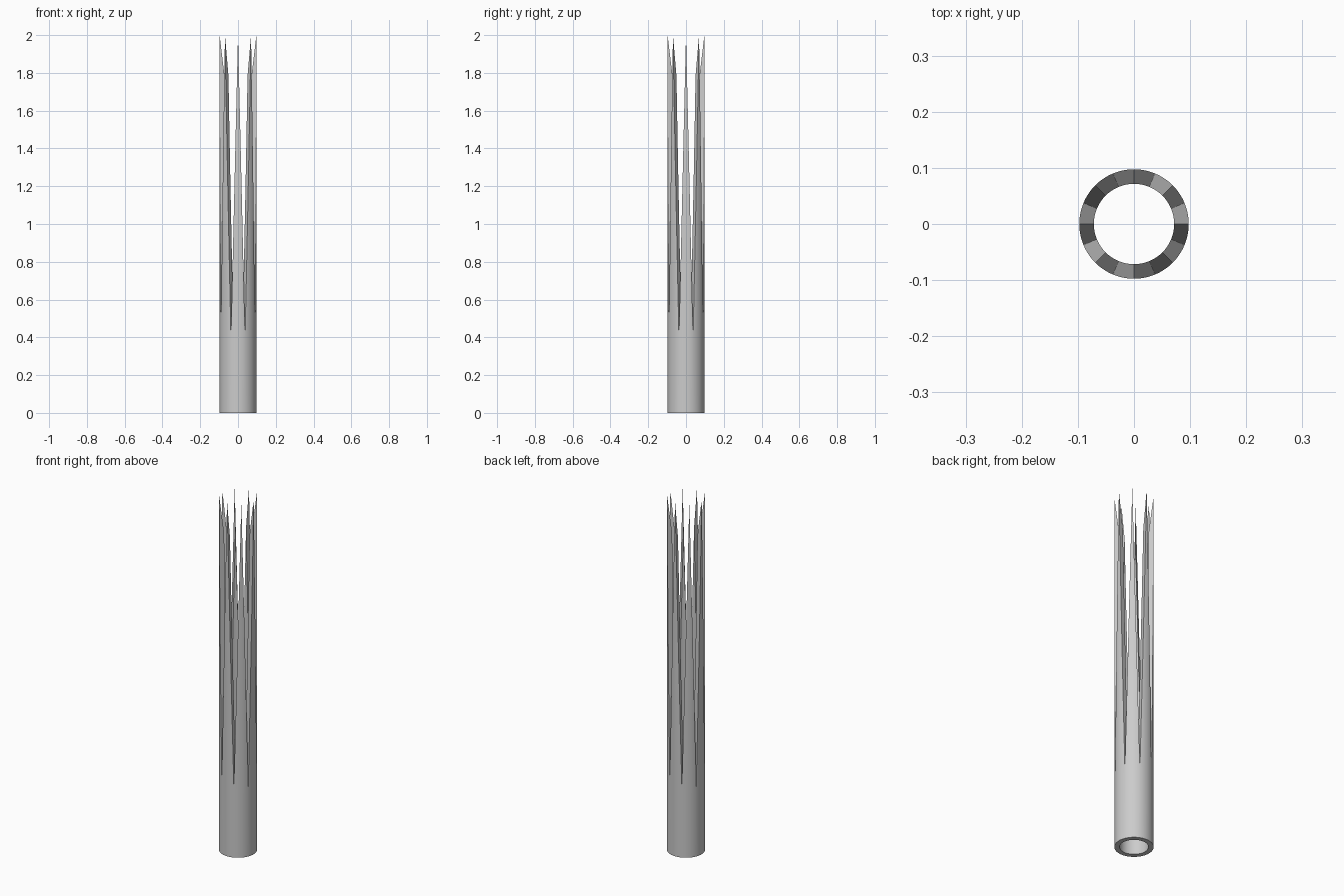
import bpy, bmesh
from math import sin, cos, pi, radians

cube = bpy.data.objects.get("Cube")
if cube:
    bpy.data.objects.remove(cube, do_unlink=True)

OUTER, INNER = 0.0975, 0.0715
TIP, VALLEY = 2.0, 0.39
TEETH, STEPS = 8, 8              # steps per tooth flank
HALF = pi / TEETH                # angle from a tip to the next valley
COUNT = TEETH * 2 * STEPS

# Single grey material
grey = bpy.data.materials.new("light_grey")
grey.use_nodes = True
colour = (0.6, 0.6, 0.6, 1)
grey.diffuse_color = colour
grey.node_tree.nodes["Principled BSDF"].inputs["Base Color"].default_value = colour


def rim_height(angle, radius):
    """Flat tooth flanks that converge on the tube axis at mid height."""
    a = angle % (2 * HALF)
    a = min(a, 2 * HALF - a)
    slope = (1 + cos(HALF)) / sin(HALF)
    wave = cos(a) - slope * sin(a)
    return (TIP + VALLEY) / 2 + (TIP - VALLEY) / 2 * wave * radius / OUTER


# Tube wall: each column holds its outer and inner, lower and upper corners
bm = bmesh.new()
columns = []
for i in range(COUNT):
    a = 2 * pi * i / COUNT
    corners = [(OUTER, 0), (OUTER, rim_height(a, OUTER)),
               (INNER, rim_height(a, INNER)), (INNER, 0)]
    columns.append([bm.verts.new((r * cos(a), r * sin(a), z)) for r, z in corners])

for i, here in enumerate(columns):
    there = columns[(i + 1) % COUNT]
    for k in range(4):
        n = (k + 1) % 4
        bm.faces.new((here[k], there[k], there[n], here[n]))
bmesh.ops.recalc_face_normals(bm, faces=bm.faces)

mesh = bpy.data.meshes.new("spiked_tube")
bm.to_mesh(mesh)
bm.free()
mesh.materials.append(grey)
tube = bpy.data.objects.new("spiked_tube", mesh)
bpy.context.collection.objects.link(tube)

bpy.ops.object.select_all(action='DESELECT')
tube.select_set(True)
bpy.context.view_layer.objects.active = tube
bpy.ops.object.shade_smooth_by_angle(angle=radians(30))
